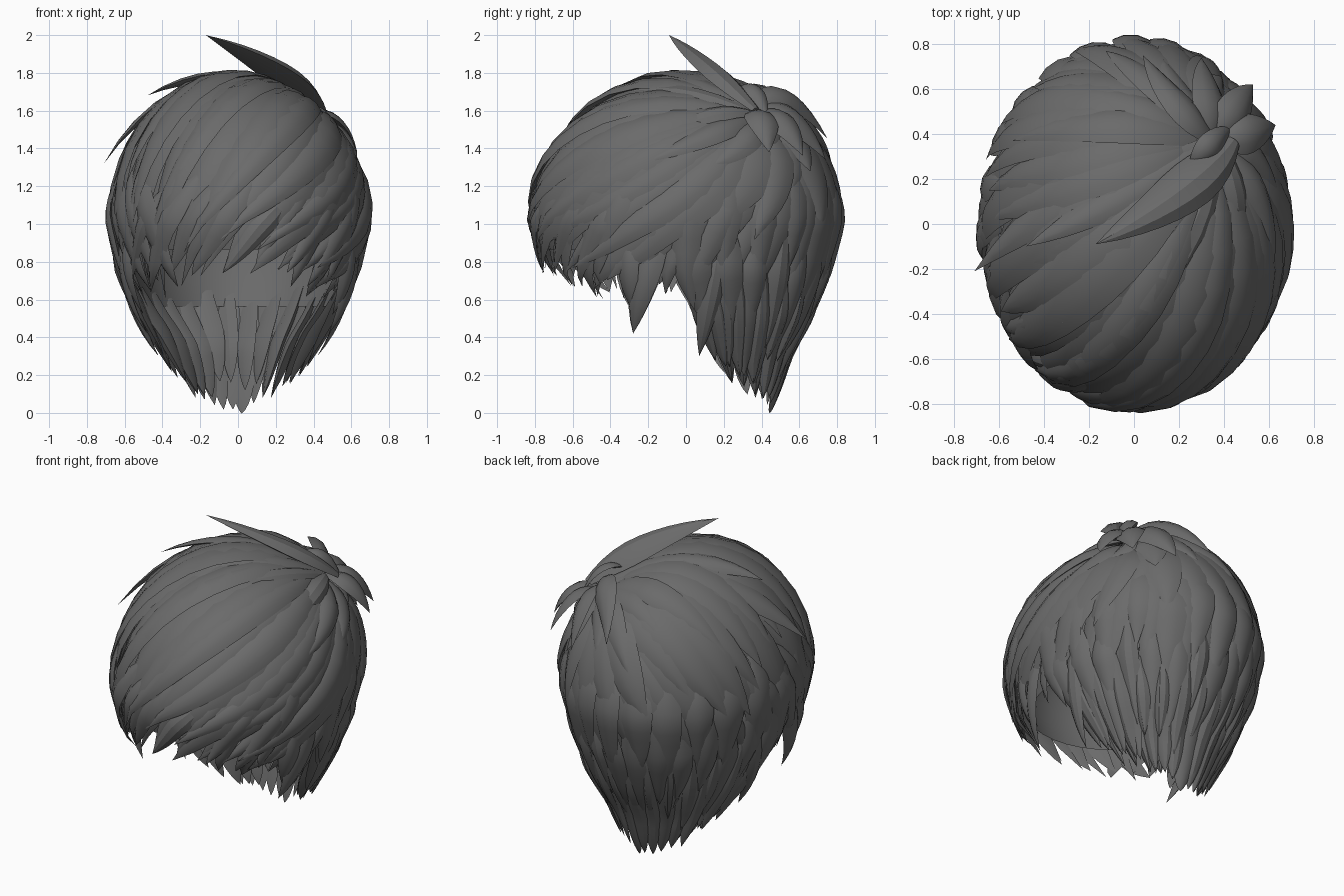
import bpy, bmesh, math, random
from mathutils import Vector

random.seed(5)
if "Cube" in bpy.data.objects:
    bpy.data.objects.remove(bpy.data.objects["Cube"])

hair = bpy.data.materials.new("dark_grey_hair")
hair.use_nodes = True
GREY = (0.145, 0.145, 0.145, 1)
hair.diffuse_color = GREY
hair.node_tree.nodes["Principled BSDF"].inputs["Base Color"].default_value = GREY

RX, RY, RZ = 0.65, 0.79, 0.75
WHORL = Vector((0.49, 0.46, 0.74)).normalized()
# Lower silhouette: height, y centre, y radius, x radius
LOWER = [(0.0, 0.24, 0.2, 0.22), (0.3, 0.13, 0.4, 0.38), (0.5, 0.07, 0.56, 0.49),
         (0.75, 0.0, 0.73, 0.6), (1.0, 0.0, RY, RX)]


def direction(az, z):
    """Unit direction for an azimuth in degrees and a height."""
    uz = z - 1 if z < 1 else (z - 1) / RZ
    r = math.sqrt(max(0, 1 - uz * uz))
    a = math.radians(az)
    return Vector((r * math.cos(a), r * math.sin(a), uz))


def normal_of(u):
    return Vector((u.x / RX, u.y / RY, u.z / RZ)).normalized()


def surface(u, lift=0):
    """Point on the head shape in direction u."""
    if u.z >= 0:
        p = Vector((u.x * RX, u.y * RY, 1 + u.z * RZ))
    else:
        z = max(0.0, 1 + u.z)
        flat = Vector((u.x, u.y)).normalized()
        for a, b in zip(LOWER, LOWER[1:]):
            if z <= b[0]:
                break
        f = (z - a[0]) / (b[0] - a[0])
        cy, ry, rx = (a[i] + (b[i] - a[i]) * f for i in (1, 2, 3))
        p = Vector((flat.x * rx, cy + flat.y * ry, z))
    return p + normal_of(u) * lift


# Strand section: one edge raised so that neighbours overlap like shingles
SECTION = [(-1, 0.35), (-0.5, 0.9), (0.1, 0.9), (0.6, 0.35), (1, -0.6), (-0.1, -0.4)]


def add_lock(bm, pts, normals, width, thick, root=0.3):
    """Tapered strand with a ridged section and a pointed tip."""
    last = len(pts) - 1
    rings = []
    for i in range(last):
        t = i / last
        tangent = pts[i + 1] - pts[max(i - 1, 0)]
        side = tangent.cross(normals[i]).normalized()
        up = side.cross(tangent).normalized()
        swell = (root + (1 - root) * math.sin(min(1, t / 0.5) * math.pi / 2)) * (1 - t ** 3)
        rings.append([bm.verts.new(pts[i] + side * (a * width * swell / 2) + up * (b * thick * swell))
                      for a, b in SECTION])
    tip = bm.verts.new(pts[last])
    n = len(SECTION)
    bm.faces.new(rings[0])
    for r, s in zip(rings, rings[1:]):
        for k in range(n):
            bm.faces.new((r[k], r[(k + 1) % n], s[(k + 1) % n], s[k]))
    for k in range(n):
        bm.faces.new((rings[-1][k], rings[-1][(k + 1) % n], tip))


def sweep_lock(bm, start, end, width, thick, lift, bend, root, steps=12):
    """Strand that hugs the head between two directions."""
    axis = start.cross(end).normalized()
    pts, normals = [], []
    for i in range(steps + 1):
        t = i / steps
        u = start.slerp(end, t) + axis * (bend * math.sin(math.pi * t))
        u.normalize()
        pts.append(surface(u, lift * min(1, 0.2 + 2 * t) + 0.015 * t ** 3))
        normals.append(normal_of(u))
    add_lock(bm, pts, normals, width, thick, root)


def free_lock(bm, a, b, c, width, thick, steps=10):
    """Strand along a curve that leaves the head."""
    a, b, c = Vector(a), Vector(b), Vector(c)
    pts = []
    for i in range(steps + 1):
        t = i / steps
        pts.append(a * (1 - t) ** 2 + b * (2 * t * (1 - t)) + c * t * t)
    add_lock(bm, pts, [normal_of(p - Vector((0, 0, 1))) for p in pts], width, thick)


def finish(bm, name):
    bmesh.ops.recalc_face_normals(bm, faces=bm.faces)
    mesh = bpy.data.meshes.new(name)
    bm.to_mesh(mesh)
    bm.free()
    mesh.materials.append(hair)
    obj = bpy.data.objects.new(name, mesh)
    bpy.context.collection.objects.link(obj)
    bpy.ops.object.select_all(action='DESELECT')
    obj.select_set(True)
    bpy.context.view_layer.objects.active = obj
    bpy.ops.object.shade_smooth_by_angle(angle=math.radians(28))


def band(name, count, az, z_end, z_start=None, width=0.2, thick=0.04, lift=0.0,
         bend=0.0, jitter=0.05, slant=0, root=0.3):
    """Row of strands; z_end is a height or a function of azimuth."""
    bm = bmesh.new()
    for i in range(count):
        a = az[0] + (az[1] - az[0]) * i / (count - 1)
        z = z_end(a + slant) if callable(z_end) else z_end
        z = max(0.005, z + random.uniform(-jitter, jitter))
        start = WHORL if z_start is None else direction(a, z_start + random.uniform(-0.06, 0.06))
        sweep_lock(bm, start, direction(a + slant + random.uniform(-2, 2), z),
                   width * random.uniform(0.85, 1.2), thick,
                   lift + random.uniform(-0.008, 0.008), bend, root)
    finish(bm, name)


def hem(a):
    """Lower edge of the long layer around the head."""
    s = math.sin(math.radians(a))
    return 0.79 if s < -0.75 else 0.66 if s < 0.1 else 0.6


def fringe_hem(a):
    """Fringe edge, dropping towards the temples."""
    return 0.77 - 0.1 * abs(math.cos(math.radians(a)))


# Inner cap, open underneath
bm = bmesh.new()
rows, cols = 12, 40
grid = []
for j in range(cols):
    a = 360 * j / cols
    s = math.sin(math.radians(a))
    low = 0.86 if s < -0.5 else 0.74 if s < 0.1 else 0.55
    grid.append([bm.verts.new(surface(direction(a, 1.74 + (low - 1.74) * (i / rows) ** 1.5), -0.03))
                 for i in range(rows + 1)])
for j in range(cols):
    g, h = grid[j], grid[(j + 1) % cols]
    for i in range(rows):
        bm.faces.new((g[i], g[i + 1], h[i + 1], h[i]))
bm.faces.new([g[0] for g in grid])
finish(bm, "inner_cap")

# Long strands from the whorl all around
band("long_layer", 30, (-180, 168), hem, width=0.28, bend=0.1)

# Overlapping tiers down the back to the nape
band("back_upper_tier", 13, (0, 180), 0.64, 1.3, width=0.22, lift=0.014, jitter=0.12)
band("back_middle_tier", 15, (4, 176), 0.42, 1.0, width=0.18, lift=0.01, jitter=0.12)
band("back_lower_tier", 14, (8, 172), 0.24, 0.78, width=0.14, lift=0.006, jitter=0.09)
band("nape_tier", 16, (3, 177), lambda a: 0.045 + 0.24 * abs(math.cos(math.radians(a))) ** 5,
     0.8, width=0.14, thick=0.035, jitter=0.045)

# Chunky strands on the inside of the nape, with blunt upper ends
band("nape_inner_tier", 12, (12, 168), 0.09, 0.62, width=0.12, thick=0.05, lift=-0.05,
     jitter=0.05, root=0.85)

# Strands over the ears, sweeping forward
band("left_side_tier", 7, (26, -36), 0.67, 1.3, width=0.2, lift=0.014, slant=-26)
band("right_side_tier", 7, (154, 212), 0.67, 1.3, width=0.2, lift=0.014, slant=26)

# Short crown strands behind the whorl
band("crown_back", 10, (10, 165), 1.05, width=0.28, lift=0.028, bend=0.08, jitter=0.17)
band("crown_short", 8, (-15, 150), 1.33, width=0.2, lift=0.045, bend=0.06, jitter=0.1)

# Swept fringe in staggered layers
band("fringe_long", 12, (-168, -35), fringe_hem, width=0.28, thick=0.045, lift=0.016, bend=0.22, jitter=0.04)
band("fringe_middle", 8, (-165, -50), 0.86, width=0.22, lift=0.03, bend=0.32, jitter=0.1)
band("fringe_lower_tier", 8, (-125, -20), fringe_hem, 1.22, width=0.17, lift=0.014, slant=-32)
band("top_sweep", 8, (150, 218), 1.16, width=0.28, lift=0.03, bend=0.14, jitter=0.18)

# Sideburns and loose tips
bm = bmesh.new()
for s in (-1, 1):
    free_lock(bm, (s * 0.58, -0.1, 1.05), (s * 0.66, -0.24, 0.72), (s * 0.48, -0.28, 0.42), 0.18, 0.035)
    free_lock(bm, (s * 0.57, -0.28, 1.0), (s * 0.62, -0.34, 0.75), (s * 0.5, -0.27, 0.52), 0.15, 0.035)
    free_lock(bm, (s * 0.6, 0.2, 1.0), (s * 0.62, 0.12, 0.6), (s * 0.42, 0.07, 0.3), 0.14, 0.035)
finish(bm, "sideburns")

bm = bmesh.new()
free_lock(bm, (0.44, 0.37, 1.6), (0.28, 0.14, 1.8), (-0.17, -0.09, 2.0), 0.24, 0.07)
finish(bm, "cowlick")

bm = bmesh.new()
ROOT = (0.36, 0.37, 1.58)
for mid, tip, width in [((-0.05, 0.12, 1.9), (-0.48, -0.1, 1.68), 0.2),
                        ((0.1, -0.1, 1.92), (-0.32, -0.44, 1.6), 0.2),
                        ((-0.3, 0.2, 1.95), (-0.71, -0.21, 1.32), 0.26),
                        ((0.3, -0.15, 1.82), (-0.14, -0.55, 1.59), 0.18),
                        ((0.5, 0.1, 1.64), (0.42, -0.3, 1.36), 0.16),
                        ((0.53, 0.41, 1.6), (0.63, 0.44, 1.38), 0.2),
                        ((0.46, 0.52, 1.6), (0.53, 0.62, 1.36), 0.2),
                        ((0.34, 0.56, 1.64), (0.3, 0.74, 1.34), 0.22),
                        ((0.2, 0.5, 1.8), (0.04, 0.75, 1.45), 0.2)]:
    free_lock(bm, ROOT, mid, tip, width, 0.045)
free_lock(bm, (0.26, 0.24, 1.68), (0.34, 0.38, 1.8), (0.44, 0.43, 1.54), 0.13, 0.03)
finish(bm, "loose_tips")
